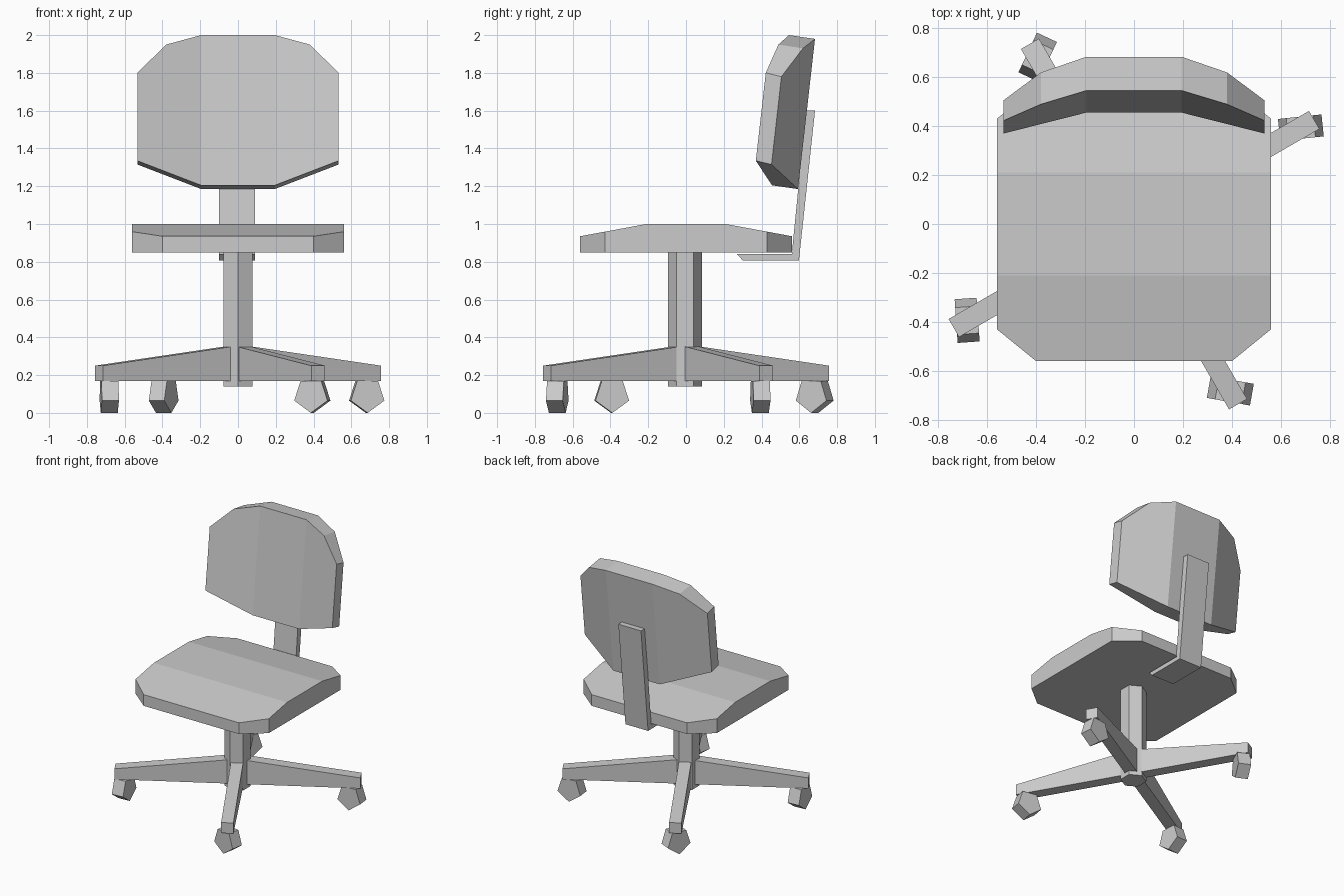
import bpy, bmesh
from math import radians, sin, cos, tau
from mathutils import Matrix

cube = bpy.data.objects.get("Cube")
if cube:
    bpy.data.objects.remove(cube, do_unlink=True)

grey = bpy.data.materials.new("plain_grey")
grey.use_nodes = True
grey.diffuse_color = (0.6, 0.6, 0.6, 1)
grey.node_tree.nodes["Principled BSDF"].inputs["Base Color"].default_value = (0.6, 0.6, 0.6, 1)


def finish(name, bm):
    """Turn a bmesh into a flat shaded object."""
    bmesh.ops.recalc_face_normals(bm, faces=bm.faces[:])
    mesh = bpy.data.meshes.new(name)
    bm.to_mesh(mesh)
    bm.free()
    mesh.materials.append(grey)
    obj = bpy.data.objects.new(name, mesh)
    bpy.context.collection.objects.link(obj)
    return obj


def prism(points, direction):
    """Extrude a closed outline of 3D points along a direction."""
    bm = bmesh.new()
    face = bm.faces.new([bm.verts.new(p) for p in points])
    grown = bmesh.ops.extrude_face_region(bm, geom=[face], use_keep_orig=True)
    bmesh.ops.translate(bm, vec=direction,
                        verts=[v for v in grown["geom"] if isinstance(v, bmesh.types.BMVert)])
    return bm


# Seat: chamfered plan, crowned towards the middle
quarter = [(0.40, 0.56), (0.56, 0.43)]
plan = quarter + [(x, -y) for x, y in reversed(quarter)]
plan += [(-x, y) for x, y in reversed(plan)]
seat = prism([(x, y, 0.85) for x, y in plan], (0, 0, 0.15))
for y in (-0.21, 0.21):
    bmesh.ops.bisect_plane(seat, geom=seat.verts[:] + seat.edges[:] + seat.faces[:],
                           plane_co=(0, y, 0), plane_no=(0, 1, 0))
for v in seat.verts:
    if v.co.z > 0.9:
        v.co.z -= max(0, abs(v.co.y) - 0.21) * 0.185
finish("seat", seat)

# Backrest: leaning shell, wrapped forward at the sides
# each entry: x, z, forward wrap of the front, forward wrap of the back
half = [(0.195, 2.0, 0, 0), (0.38, 1.95, 0.05, 0.058), (0.533, 1.80, 0.10, 0.155),
        (0.533, 1.335, 0.10, 0.155), (0.195, 1.205, 0, 0)]
back = bmesh.new()
rims = []
for is_back in (False, True):
    sides = []
    for s in (1, -1):
        ring = []
        for x, z, front_wrap, back_wrap in half:
            y = 0.455 + 0.113 * (z - 1.205)
            y += 0.138 - back_wrap if is_back else -front_wrap
            ring.append(back.verts.new((s * x, y, z - 0.02 * is_back)))
        back.faces.new(ring)
        sides.append(ring)
    left, right = sides
    back.faces.new((left[0], left[-1], right[-1], right[0]))
    rims.append(left + right[::-1])
for i in range(len(rims[0])):
    j = (i + 1) % len(rims[0])
    back.faces.new((rims[0][i], rims[0][j], rims[1][j], rims[1][i]))
finish("backrest", back)

# Bent bracket joining the seat and backrest
bracket = [(0.27, 0.84), (0.30, 0.808), (0.598, 0.808), (0.683, 1.60), (0.635, 1.60), (0.56, 0.84)]
finish("back_bracket", prism([(-0.10, y, z) for y, z in bracket], (0.19, 0, 0)))

# Six sided column
hexagon = [(0.09 * sin(i * tau / 6), 0.09 * cos(i * tau / 6) - 0.006, 0.14) for i in range(6)]
finish("column", prism(hexagon, (0, 0, 0.71)))

# Four tapering legs, each with a five sided caster that is turned its own way
leg_profile = [(0.03, 0.17), (0.85, 0.17), (0.85, 0.25), (0.03, 0.355)]
radius = 0.094
layout = [("right_front", 210, -86), ("left_front", 300, -10),
          ("left_back", 30, 6), ("right_back", 120, 65)]
for label, angle, roll in layout:
    leg = prism([(r, -0.0425, z) for r, z in leg_profile], (0, 0.085, 0))
    turn = Matrix.Rotation(radians(angle), 4, "Z")
    leg.transform(turn)
    finish(label + "_leg", leg)

    pentagon = [(radius * sin(i * tau / 5), -0.045, radius * (1 - cos(i * tau / 5)))
                for i in range(5)]
    caster = prism(pentagon, (0, 0.09, 0))
    spot = turn @ Matrix.Translation((0.787, 0, 0)).translation
    caster.transform(Matrix.Translation(spot) @ Matrix.Rotation(radians(roll), 4, "Z"))
    finish(label + "_caster", caster)
